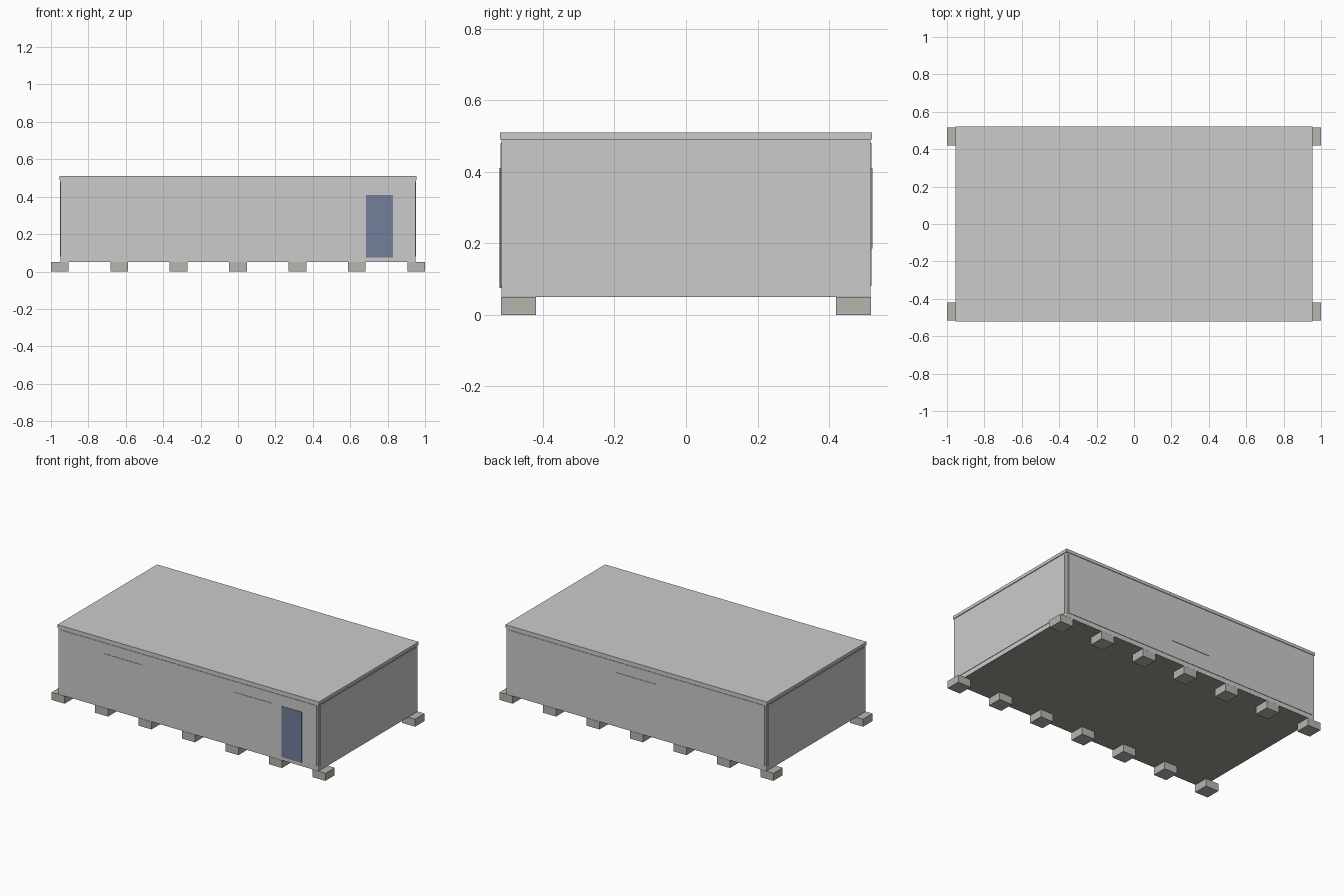
import bpy

if "Cube" in bpy.data.objects:
    bpy.data.objects.remove(bpy.data.objects["Cube"])


def material(name, rgb):
    m = bpy.data.materials.new(name)
    m.diffuse_color = (*rgb, 1)
    m.use_nodes = True
    m.node_tree.nodes["Principled BSDF"].inputs["Base Color"].default_value = m.diffuse_color
    return m


def box(name, lo, hi, mat=None):
    """Axis-aligned box between two corners."""
    bpy.ops.mesh.primitive_cube_add(size=1)
    ob = bpy.context.object
    ob.name = name
    ob.location = [(a + b) / 2 for a, b in zip(lo, hi)]
    ob.scale = [b - a for a, b in zip(lo, hi)]
    bpy.ops.object.transform_apply(location=True, rotation=False, scale=True)
    if mat:
        ob.data.materials.append(mat)
    return ob


concrete = material("concrete", (0.47, 0.47, 0.43))
timber = material("floor_underside", (0.36, 0.34, 0.29))
blue = material("door_blue", (0.17, 0.21, 0.33))

X, Y = 0.95, 0.516          # half size of the frame
MODULE = 2 * X / 3          # three cabins joined side by side

# Main frame and roof
box("building_frame", (-X, -Y, 0.051), (X, Y, 0.495))
box("roof_slab", (-0.955, -0.52, 0.49), (0.955, 0.52, 0.51))

# Floor slabs, one per module
for i in range(3):
    x0 = -X + i * MODULE
    box("floor_slab", (x0, -Y + 0.001, 0.05), (x0 + MODULE, Y - 0.001, 0.055), timber)

# Raised wall panels on all four sides
for s, side in ((-1, "front"), (1, "back")):
    y0, y1 = sorted((s * (Y - 0.01), s * 0.519))
    box(side + "_wall_panel", (-0.937, y0, 0.08), (0.937, y1, 0.48))
for s, side in ((-1, "left"), (1, "right")):
    x0, x1 = sorted((s * (X - 0.01), s * 0.953))
    box(side + "_wall_panel", (x0, -0.5, 0.08), (x1, 0.5, 0.48))

# Windows: two at the front, one at the back
for x, s, name in ((-0.475, -1, "front_window"), (0.475, -1, "front_window"), (0, 1, "back_window")):
    y0, y1 = sorted((s * 0.51, s * 0.522))
    box(name, (x - 0.145, y0, 0.185), (x + 0.145, y1, 0.41))

# Door
box("front_door", (0.685, -0.522, 0.075), (0.83, -0.51, 0.41), blue)

# Foundation blocks along both long sides
for i in range(7):
    x = (i - 3) * 0.3175
    for y in (-0.468, 0.468):
        box("foundation_block", (x - 0.0475, y - 0.049, 0), (x + 0.0475, y + 0.049, 0.05), concrete)
